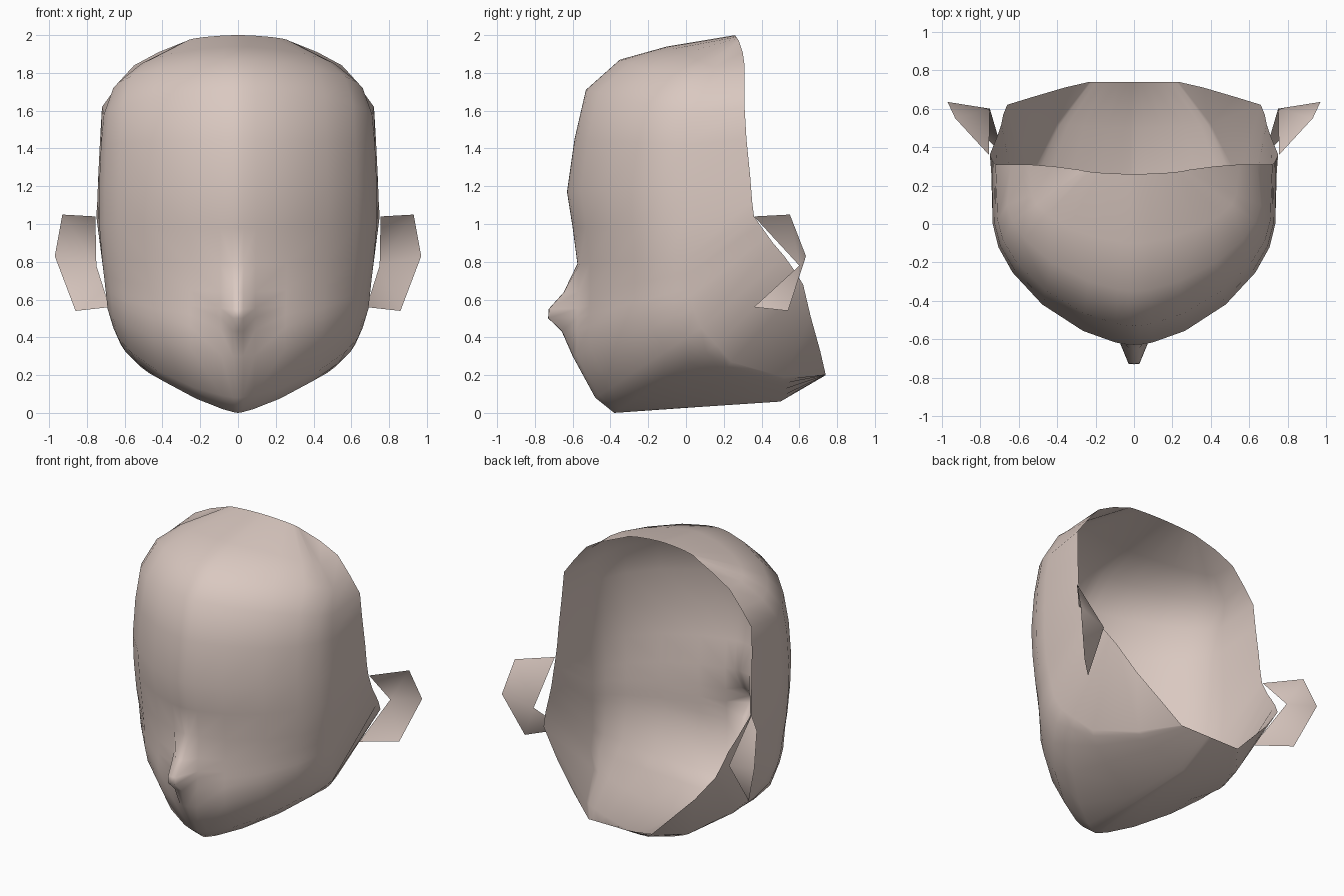
import bpy, bmesh

skin = bpy.data.materials.new("pale_skin")
skin.diffuse_color = (0.70, 0.58, 0.53, 1)


def build(name, verts, faces):
    """Mesh of the +x half, mirrored and welded on the centre line."""
    me = bpy.data.meshes.new(name)
    me.from_pydata(verts, [], faces)
    me.materials.append(skin)
    ob = bpy.data.objects.new(name, me)
    bpy.context.collection.objects.link(ob)
    mod = ob.modifiers.new("mirror", 'MIRROR')
    mod.use_clip = True
    mod.merge_threshold = 0.0005
    for p in me.polygons:
        p.use_smooth = True
    return ob


# Each row: centre line (y, z), widest side point (x, y, z), open back rim (x, y, z)
UNDER = [
    (.74, .20, .23, .74, .20, .36, .71, .33),   # lower back rim
    (.50, .06, .40, .52, .19, .53, .66, .51),   # under jaw
    (.05, .03, .54, .24, .27, .66, .62, .68),
    (-.38, 0, .62, .16, .36, .68, .57, .76),    # chin
    (-.48, .08, .66, .08, .45, .69, .52, .83),
    (-.60, .30, .69, .04, .55, .71, .46, .90),  # mouth
]
UPPER = [
    (-.575, .79, .72, 0, .82, .75, .36, 1.04),  # nose bridge
    (-.60, .98, .735, 0, 1.0, .745, .35, 1.12),
    (-.63, 1.17, .735, 0, 1.2, .74, .34, 1.25),
    (-.59, 1.45, .725, 0, 1.42, .73, .32, 1.45),
    (-.53, 1.71, .71, .02, 1.58, .72, .31, 1.62),
    (-.35, 1.87, .66, .10, 1.72, .64, .31, 1.73),
    (-.10, 1.94, .53, .15, 1.83, .55, .31, 1.84),
    (.26, 2.0, .27, .28, 1.97, .42, .30, 1.91),  # upper back rim
]
# Nose rows between mouth and bridge: (blend, how far the nose sticks out)
NOSE = [(.27, .065), (.41, .14), (.51, .14), (.69, .065)]

rows = [(r, 1.3 if i < 4 else 1.5, 0) for i, r in enumerate(UNDER)]
for t, out in NOSE:
    blend = [a + (b - a) * t for a, b in zip(UNDER[-1], UPPER[0])]
    rows.append((blend, 1.6, out))
rows += [(r, 1.65, 0) for r in UPPER]

# Head shell: every row is a rounded wedge from centre to side, then back to the rim
COLS = (0, .04, .13, .36, .65, .86, .96, 1)
verts = []
for (cy, cz, sx, sy, sz, rx, ry, rz), p, out in rows:
    for c, f in enumerate(COLS):
        k = 1 - (1 - f ** p) ** (1 / p)
        verts.append((sx * f, cy + (sy - cy) * k - (out if c < 2 else 0), cz + (sz - cz) * k))
    verts.append((rx, ry, rz))
n = len(COLS) + 1
faces = [(r * n + c, r * n + c + 1, (r + 1) * n + c + 1, (r + 1) * n + c)
         for r in range(len(rows) - 1) for c in range(n - 1)]
build("head_shell", verts, faces)

# Ears: thin cups open to the front, fanned around a deep point
ear = [(.75, .60, .78), (.755, .36, 1.04), (.93, .55, 1.05),
       (.97, .635, .83), (.86, .54, .54), (.68, .36, .56)]
build("ears", ear, [(0, i + 1, i) for i in range(1, 5)])
